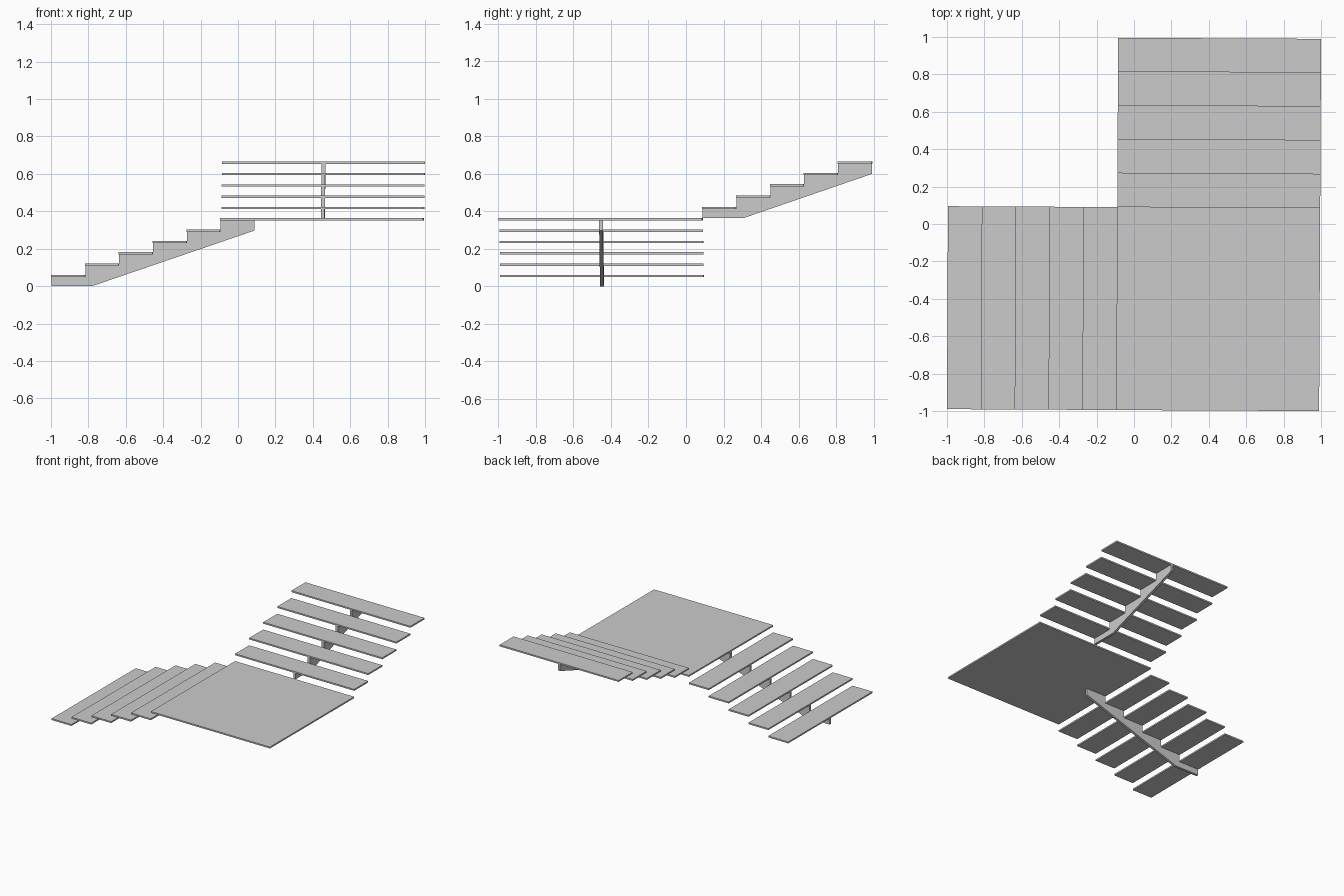
import bpy
import bmesh
import math
from mathutils import Matrix

cube = bpy.data.objects.get("Cube")
if cube:
    bpy.data.objects.remove(cube, do_unlink=True)

# Flat colour
grey = bpy.data.materials.new("plain grey")
grey.use_nodes = True
COLOUR = (0.6, 0.6, 0.6, 1.0)
grey.diffuse_color = COLOUR
grey.node_tree.nodes["Principled BSDF"].inputs["Base Color"].default_value = COLOUR

# Main dimensions
STEPS = 5
RUN = 0.181
RISE = 0.0605
SLAB = 0.012
BEAM = 0.02
LOW, HIGH = -0.995, 0.995
CORNER_X = LOW + STEPS * RUN
CORNER_Y = HIGH - STEPS * RUN
LANDING_TOP = (STEPS + 1) * RISE
YAW = Matrix.Rotation(math.radians(-0.3), 4, "Z")


def finish(name, bm):
    """Turn a bmesh into a flat shaded object, with the slight yaw of the stair."""
    bmesh.ops.recalc_face_normals(bm, faces=bm.faces)
    bm.transform(YAW)
    mesh = bpy.data.meshes.new(name)
    bm.to_mesh(mesh)
    bm.free()
    mesh.materials.append(grey)
    obj = bpy.data.objects.new(name, mesh)
    bpy.context.collection.objects.link(obj)


def slab(name, x0, x1, y0, y1, top):
    bm = bmesh.new()
    bmesh.ops.create_cube(bm, size=1)
    size = Matrix.Diagonal((x1 - x0, y1 - y0, SLAB, 1))
    place = Matrix.Translation(((x0 + x1) / 2, (y0 + y1) / 2, top - SLAB / 2))
    bm.transform(place @ size)
    finish(name, bm)


def stringer(name, count, to_world):
    """Sawtooth beam along u, extruded across its thickness."""
    length = count * RUN
    toe = 1.2 * RUN
    heel = count * RISE - SLAB - 0.054
    profile = [(length, heel), (toe, 0), (0, 0)]
    for i in range(count):
        top = (i + 1) * RISE - SLAB
        profile += [(i * RUN, top), ((i + 1) * RUN, top)]
    bm = bmesh.new()
    face = bm.faces.new([bm.verts.new(to_world(u, h)) for u, h in profile])
    across = to_world(1, 0) - to_world(0, 0)
    side = across.cross((0, 0, 1)) * BEAM
    new = bmesh.ops.extrude_face_region(bm, geom=[face])["geom"]
    verts = [v for v in new if isinstance(v, bmesh.types.BMVert)]
    bmesh.ops.translate(bm, verts=verts, vec=side)
    bmesh.ops.translate(bm, verts=bm.verts, vec=-side / 2)
    finish(name, bm)


# Square landing at the turn
slab("landing", CORNER_X, HIGH, LOW, CORNER_Y, LANDING_TOP)

# Treads of both flights
for i in range(STEPS):
    x = LOW + i * RUN
    slab(f"lower_tread_{i + 1}", x, x + RUN, LOW, CORNER_Y, (i + 1) * RISE)
    y = CORNER_Y + i * RUN
    slab(f"upper_tread_{i + 1}", CORNER_X, HIGH, y, y + RUN,
         LANDING_TOP + (i + 1) * RISE)

# Central stringers; the lower one also carries the landing edge
mid_x = (CORNER_X + HIGH) / 2
mid_y = (CORNER_Y + LOW) / 2
stringer("lower_stringer", STEPS + 1,
         lambda u, h: Matrix.Translation((LOW + u, mid_y, h)).translation)
stringer("upper_stringer", STEPS,
         lambda u, h: Matrix.Translation((mid_x, CORNER_Y + u, LANDING_TOP + h)).translation)
